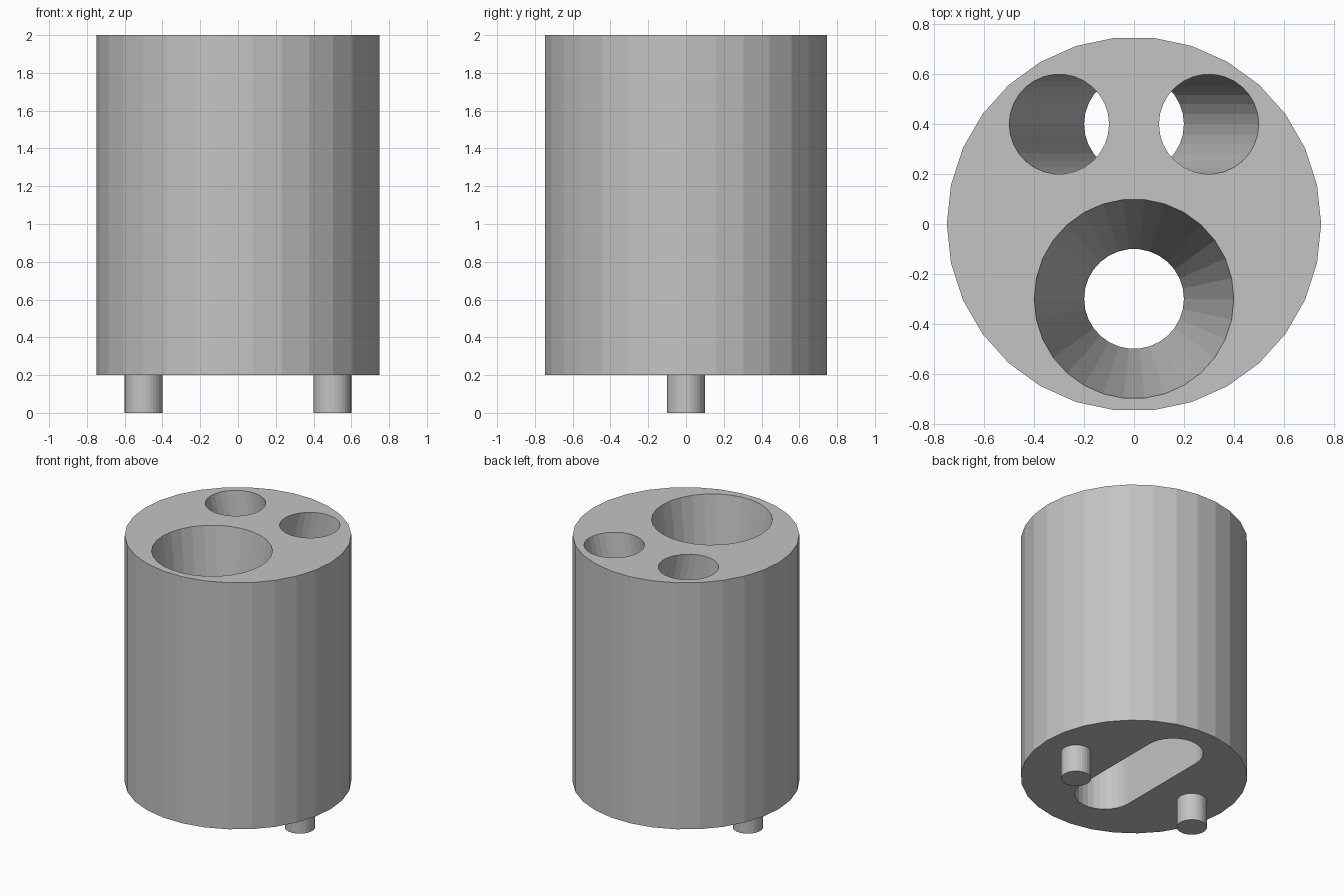
import bpy, bmesh, math

SIDES = 30
TOP, BASE = 2.0, 0.2
SLOT_TOP = 0.6

old = bpy.data.objects.get("Cube")
if old:
    bpy.data.objects.remove(old, do_unlink=True)

grey = bpy.data.materials.new("plain grey")
grey.use_nodes = True
colour = (0.55, 0.55, 0.55, 1)
grey.diffuse_color = colour
grey.node_tree.nodes["Principled BSDF"].inputs["Base Color"].default_value = colour


def finish(name, bm):
    bmesh.ops.recalc_face_normals(bm, faces=bm.faces)
    mesh = bpy.data.meshes.new(name)
    bm.to_mesh(mesh)
    bm.free()
    mesh.materials.append(grey)
    obj = bpy.data.objects.new(name, mesh)
    bpy.context.collection.objects.link(obj)
    return obj


def ring(bm, x, y, z, r):
    turn = math.tau / SIDES
    return [bm.verts.new((x + r * math.cos(i * turn), y + r * math.sin(i * turn), z))
            for i in range(SIDES)]


def loft(name, sections):
    """Solid through a stack of (x, y, z, radius) circles."""
    bm = bmesh.new()
    rings = [ring(bm, *s) for s in sections]
    for a, b in zip(rings, rings[1:]):
        for i in range(SIDES):
            j = (i + 1) % SIDES
            bm.faces.new((a[i], a[j], b[j], b[i]))
    bm.faces.new(rings[0])
    bm.faces.new(rings[-1])
    return finish(name, bm)


# Main cylinder and the two locating pins below it
body = loft("body", [(0, 0, BASE, 0.75), (0, 0, TOP, 0.75)])
for side, label in ((1, "left"), (-1, "right")):
    loft(label + "_pin", [(side * 0.5, 0, 0, 0.1), (side * 0.5, 0, BASE, 0.1)])

# Rounded slot in the underside
bm = bmesh.new()
for y in (-0.3, 0.4):
    for z in (BASE - 0.1, SLOT_TOP):
        ring(bm, 0, y, z, 0.2)
hull = bmesh.ops.convex_hull(bm, input=bm.verts)
bmesh.ops.dissolve_limit(bm, angle_limit=0.01, verts=bm.verts, edges=bm.edges)
cutters = [finish("slot_cutter", bm)]

# Funnel, and two slanted bores that meet at the slot
cutters.append(loft("funnel_cutter", [
    (0, -0.3, SLOT_TOP - 0.02, 0.198), (0, -0.3, SLOT_TOP, 0.2),
    (0, -0.3, TOP, 0.4), (0, -0.3, TOP + 0.1, 0.4)]))
for side, label in ((1, "left"), (-1, "right")):
    cutters.append(loft(label + "_bore_cutter", [
        (0, 0.4, SLOT_TOP - 0.02, 0.198), (0, 0.4, SLOT_TOP, 0.2),
        (side * 0.3, 0.4, TOP, 0.2), (side * 0.3, 0.4, TOP + 0.1, 0.2)]))

for cutter in cutters:
    mod = body.modifiers.new(cutter.name, "BOOLEAN")
    mod.operation = "DIFFERENCE"
    mod.solver = "EXACT"
    mod.object = cutter
    cutter.hide_render = True
    cutter.hide_viewport = True
    cutter.display_type = "WIRE"
